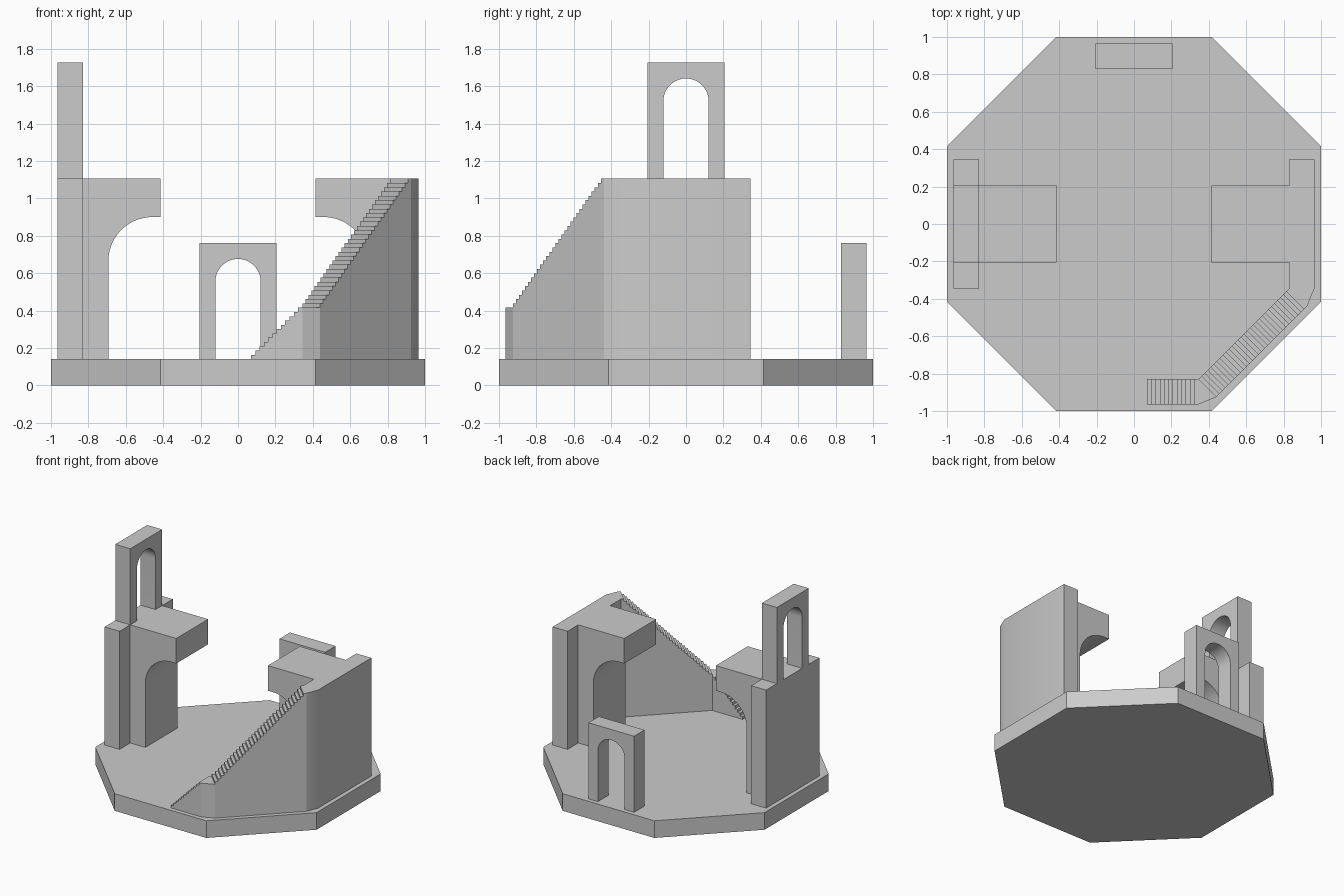
import bpy, bmesh
from math import cos, sin, pi, radians, tan, sqrt
from mathutils import Vector

if "Cube" in bpy.data.objects:
    bpy.data.objects.remove(bpy.data.objects["Cube"])

BASE, DECK = 0.14, 1.105          # top of the plinth, top of the balconies
R0, R1 = 0.83, 0.965              # inner and outer apothem of the walls
K = R0 * tan(pi / 8)              # half side of the inner octagon (0.344)
HW = 0.206                        # half width of gates and balconies


def finish(name, bm):
    bmesh.ops.remove_doubles(bm, verts=bm.verts, dist=1e-5)
    bmesh.ops.recalc_face_normals(bm, faces=bm.faces)
    mesh = bpy.data.meshes.new(name)
    bm.to_mesh(mesh)
    bm.free()
    ob = bpy.data.objects.new(name, mesh)
    bpy.context.collection.objects.link(ob)
    return ob


def prism(name, points, offset):
    """Extrude a closed 3D outline along an offset."""
    bm = bmesh.new()
    face = bm.faces.new([bm.verts.new(p) for p in points])
    ext = bmesh.ops.extrude_face_region(bm, geom=[face], use_keep_orig=True)
    moved = [v for v in ext["geom"] if isinstance(v, bmesh.types.BMVert)]
    bmesh.ops.translate(bm, verts=moved, vec=offset)
    return finish(name, bm)


def smooth(ob):
    bpy.ops.object.select_all(action='DESELECT')
    ob.select_set(True)
    bpy.context.view_layer.objects.active = ob
    bpy.ops.object.shade_smooth_by_angle(angle=radians(30))


# Octagonal plinth
r = 1 / cos(pi / 8)
prism("base", [(r * cos(pi / 8 + i * pi / 4), r * sin(pi / 8 + i * pi / 4), 0)
               for i in range(8)], (0, 0, BASE))


# Round-headed gates
def gate(name, place, offset):
    w, spring, height = 0.121, 0.415, 0.622
    prof = [(-HW, 0), (-HW, height), (HW, height), (HW, 0), (w, 0)]
    prof += [(w * cos(i * pi / 32), spring + w * sin(i * pi / 32)) for i in range(33)]
    prof += [(-w, 0)]
    smooth(prism(name, [place(u, z) for u, z in prof], offset))


gate("back_gate", lambda u, z: (u, R0, BASE + z), (0, R1 - R0, 0))
gate("balcony_gate", lambda u, z: (-R1, u, DECK + z), (R1 - R0, 0, 0))


# Walls with balconies, the curved underside cut away
miter = R0 + (R1 - R0) * sqrt(0.5), -K - (R1 - R0) * sqrt(0.5)
def balcony(name, side, wedge):
    plan = [(R1, K), (R0, K), (R0, HW), (0.414, HW), (0.414, -HW), (R0, -HW), (R0, -K)]
    plan += wedge + [(R1, -K)]
    ob = prism(name, [(side * x, y, BASE) for x, y in plan], (0, 0, DECK - BASE))
    rad, leg, top = 0.235, 0.693, 0.9
    cut = [(0.2, 0), (leg, 0)]
    cut += [(leg - rad + rad * cos(i * pi / 48), top - rad + rad * sin(i * pi / 48))
            for i in range(25)]
    cut += [(0.2, top)]
    cutter = prism(name + "_cutter", [(side * x, -0.3, z) for x, z in cut], (0, 0.6, 0))
    cutter.hide_render = True
    mod = ob.modifiers.new("underside", 'BOOLEAN')
    mod.operation, mod.solver, mod.object = 'DIFFERENCE', 'EXACT', cutter
    bpy.context.view_layer.objects.active = ob
    bpy.ops.object.modifier_apply(modifier=mod.name)
    bpy.data.objects.remove(cutter)
    smooth(ob)


balcony("left_balcony", -1, [])
balcony("right_balcony", 1, [miter])

# Solid staircase: 12 steps along the front, a corner landing, 30 diagonal steps
N1, N2 = 12, 30
rise = (DECK - BASE) / (N1 + N2)
stations = []                     # inner point, outer point, tread height after it
for i in range(N1 + 1):
    x = 0.07 + (K - 0.07) * i / N1
    stations.append(((x, -R0), (x, -R1), BASE + rise * min(i + 1, N1)))
across = Vector((1, -1)).normalized() * (R1 - R0)
for i in range(N2 + 1):
    p = Vector((K, -R0)).lerp(Vector((R0, -K)), i / N2)
    stations.append((p, p + across, BASE + rise * (N1 + i + 1)))

bm = bmesh.new()
def quad(*pts):
    unique = [p for i, p in enumerate(pts) if (Vector(p) - Vector(pts[i - 1])).length > 1e-5]
    if len(unique) > 2:
        bm.faces.new([bm.verts.new(p) for p in unique])

last = BASE
for (a, b, z), (c, d, _) in zip(stations, stations[1:]):
    at = lambda p, h: (p[0], p[1], h)
    quad(at(a, z), at(b, z), at(d, z), at(c, z))                       # tread
    quad(at(a, last), at(b, last), at(b, z), at(a, z))                 # riser
    for p, q in ((a, c), (b, d)):                                      # sides
        if (Vector(p) - Vector(q)).length > 1e-4:
            quad(at(p, BASE), at(q, BASE), at(q, z), at(p, z))
    last = z
finish("staircase", bm)
